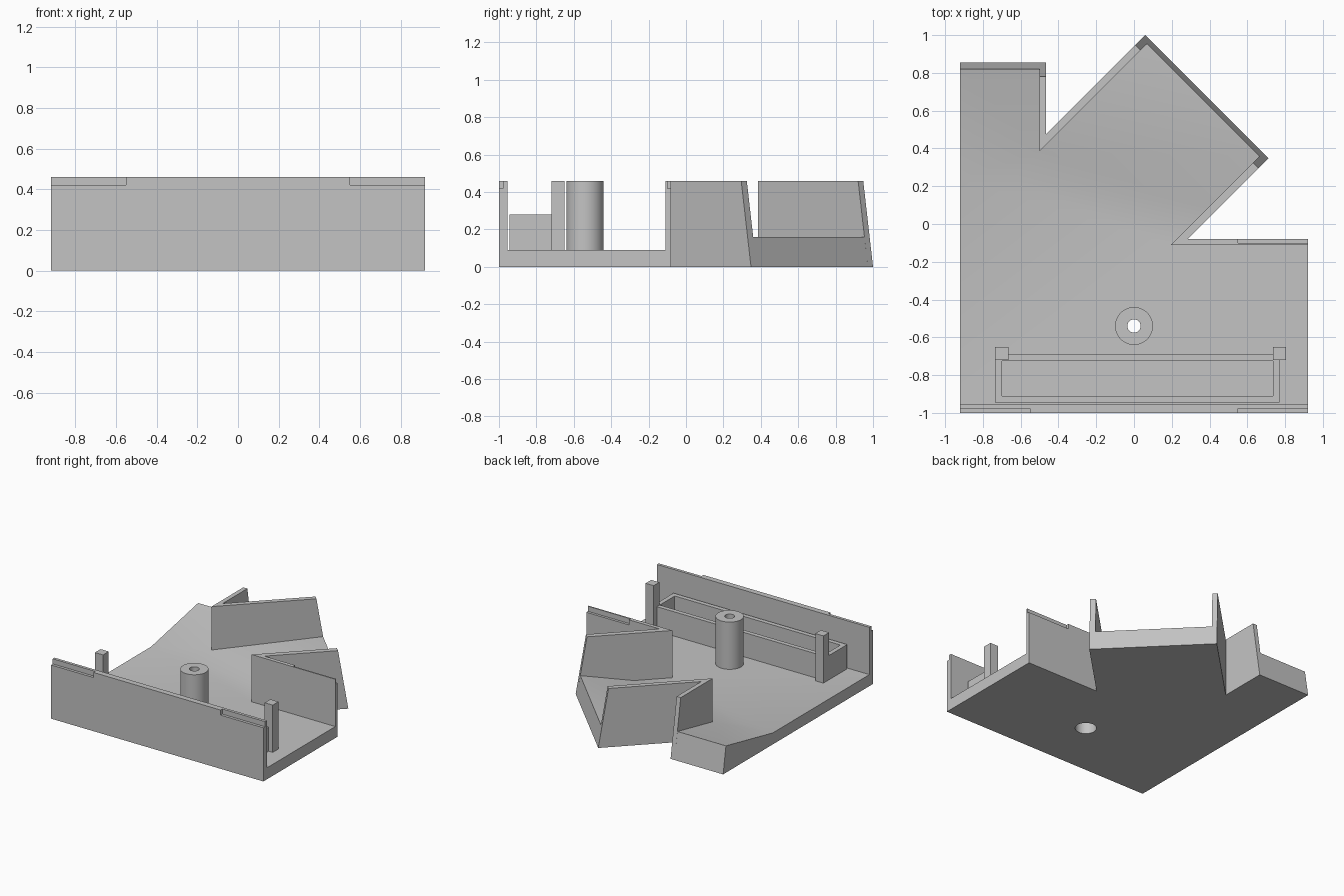
import bpy, bmesh, math
from mathutils import Vector

cube = bpy.data.objects.get("Cube")
if cube:
    bpy.data.objects.remove(cube, do_unlink=True)

GREY = (0.55, 0.55, 0.55, 1)
mat = bpy.data.materials.new("plain_grey")
mat.use_nodes = True
mat.diffuse_color = GREY
mat.node_tree.nodes["Principled BSDF"].inputs["Base Color"].default_value = GREY

TOP, FLOOR = 0.46, 0.09


def finish(name, bm):
    bmesh.ops.recalc_face_normals(bm, faces=bm.faces)
    me = bpy.data.meshes.new(name)
    bm.to_mesh(me)
    bm.free()
    me.materials.append(mat)
    ob = bpy.data.objects.new(name, me)
    bpy.context.collection.objects.link(ob)
    return ob


def loft(name, bottom, top, top_faces=None):
    """Solid between a flat bottom outline and top points; spare top points are interior."""
    bm = bmesh.new()
    low = [bm.verts.new((p[0], p[1], 0)) for p in bottom]
    high = [bm.verts.new(p) for p in top]
    n = len(low)
    bm.faces.new(low[::-1])
    for f in top_faces or [range(n)]:
        bm.faces.new([high[i] for i in f])
    for i in range(n):
        j = (i + 1) % n
        bm.faces.new((low[i], low[j], high[j], high[i]))
    return finish(name, bm)


def box(name, x0, x1, y0, y1, z0, z1):
    bm = bmesh.new()
    bmesh.ops.create_cube(bm, size=1)
    for v in bm.verts:
        v.co = Vector(((x0 + x1) / 2 + v.co.x * (x1 - x0),
                       (y0 + y1) / 2 + v.co.y * (y1 - y0),
                       (z0 + z1) / 2 + v.co.z * (z1 - z0)))
    return finish(name, bm)


def lathe(name, profile, centre, steps=48):
    bm = bmesh.new()
    rings = []
    for s in range(steps):
        a = 2 * math.pi * s / steps
        rings.append([bm.verts.new((centre[0] + r * math.cos(a),
                                    centre[1] + r * math.sin(a), z)) for r, z in profile])
    n = len(profile)
    for s in range(steps):
        a, b = rings[s], rings[(s + 1) % steps]
        for i in range(n):
            j = (i + 1) % n
            bm.faces.new((a[i], b[i], b[j], a[j]))
    return finish(name, bm)


def cut(ob, cutter):
    mod = ob.modifiers.new("cut", "BOOLEAN")
    mod.operation = "DIFFERENCE"
    mod.solver = "EXACT"
    mod.object = cutter
    bpy.context.view_layer.objects.active = ob
    bpy.ops.object.modifier_apply(modifier=mod.name)
    bpy.data.objects.remove(cutter, do_unlink=True)


def diag(s, d):
    """Point on the angled arm: s = x + y along it, d = y - x across it."""
    return ((s - d) / 2, (s + d) / 2)


def up(points, z):
    return [(p[0], p[1], z) for p in points]


# Arm and side channel limits; their open ends lean inward towards the top
IN_R, OUT_R, IN_L, OUT_L = 0.885, 0.94, -0.305, -0.365
END_LOW, END_HIGH, END_FLOOR = 1.06, 0.955, 1.023
CH_LOW, CH_HIGH, CH_FLOOR = 0.855, 0.78, 0.82

# Floor with a ramp up the angled arm and another up the side channel
main = [(-0.92, -0.955), (0.92, -0.955), (0.92, -0.11), (0.195, -0.11), diag(0.475, IN_L)]
corner = (-0.5, 0.385)
low = main + [diag(END_LOW, IN_L), diag(END_LOW, IN_R), corner,
              (-0.5, CH_LOW), (-0.92, CH_LOW), (-0.92, 0.24)]
high = (up(main, FLOOR)
        + up([diag(END_FLOOR, IN_L), diag(END_FLOOR, IN_R)], 0.16)
        + up([corner], 0.12)
        + up([(-0.5, CH_FLOOR), (-0.92, CH_FLOOR)], 0.21)
        + up([(-0.92, 0.24), (-0.645, 0.24)], FLOOR))
floor = loft("floor", low, high,
             [(0, 1, 2, 3, 4, 11, 10), (11, 4, 7), (4, 5, 7), (5, 6, 7), (10, 11, 7, 8, 9)])

# Screw post with a stepped bore that passes through the floor
POST = (0, -0.54)
cutter = bmesh.new()
bmesh.ops.create_cone(cutter, cap_ends=True, segments=48, radius1=0.1, radius2=0.1, depth=0.5)
bmesh.ops.translate(cutter, verts=cutter.verts, vec=(POST[0], POST[1], 0))
cut(floor, finish("post_cutter", cutter))
post = lathe("screw_post", [(0.1, 0), (0.1, TOP), (0.035, TOP), (0.035, 0.3),
                            (0.077, 0.3), (0.077, 0)], POST)


# Forked wall between the side channel and the angled arm
def fork(s, y):
    return [corner, diag(s, IN_R), diag(s, OUT_R), (-0.465, 0.475), (-0.465, y), (-0.5, y)]


right_fork_wall = loft("right_fork_wall", fork(END_LOW, CH_LOW),
                       up(fork(END_HIGH, CH_HIGH), TOP))


# Bent wall: far side of the arm and the back of the body
def bent(s):
    return [(0.92, -0.11), (0.195, -0.11), diag(s, IN_L), diag(s, OUT_L),
            (0.285, -0.08), (0.92, -0.08)]


left_bent_wall = loft("left_bent_wall", bent(END_LOW), up(bent(END_HIGH), TOP))

# Front wall, with rebates for the lid along the outer top edges
front_wall = box("front_wall", -0.92, 0.92, -1, -0.955, 0, TOP)
for side in (-1, 1):
    a, b = sorted((side * 0.55, side * 1.0))
    cut(front_wall, box("rebate_cutter", a, b, -1.1, -0.978, 0.42, 0.6))
cut(left_bent_wall, box("rebate_cutter", 0.55, 1.0, -0.1, 0.0, 0.42, 0.6))

# Open tray behind the front wall
X0, X1, Y0, Y1, T, TRAY = -0.735, 0.77, -0.945, -0.69, 0.035, 0.28
tray = box("tray", X0, X1, Y0, Y1, FLOOR, TRAY)
cut(tray, box("tray_cutter", X0 + T, X1 - T, Y0 + T, Y1 - T, 0, 0.5))

# Tall square posts at the tray's back corners
box("right_tray_post", -0.735, -0.665, -0.72, -0.65, FLOOR, TOP)
box("left_tray_post", 0.735, 0.805, -0.72, -0.65, FLOOR, TOP)

# Soft shading on the post and the shallow ramps only
for ob in (floor, post):
    bpy.ops.object.select_all(action="DESELECT")
    ob.select_set(True)
    bpy.context.view_layer.objects.active = ob
    bpy.ops.object.shade_smooth_by_angle(angle=math.radians(30))
